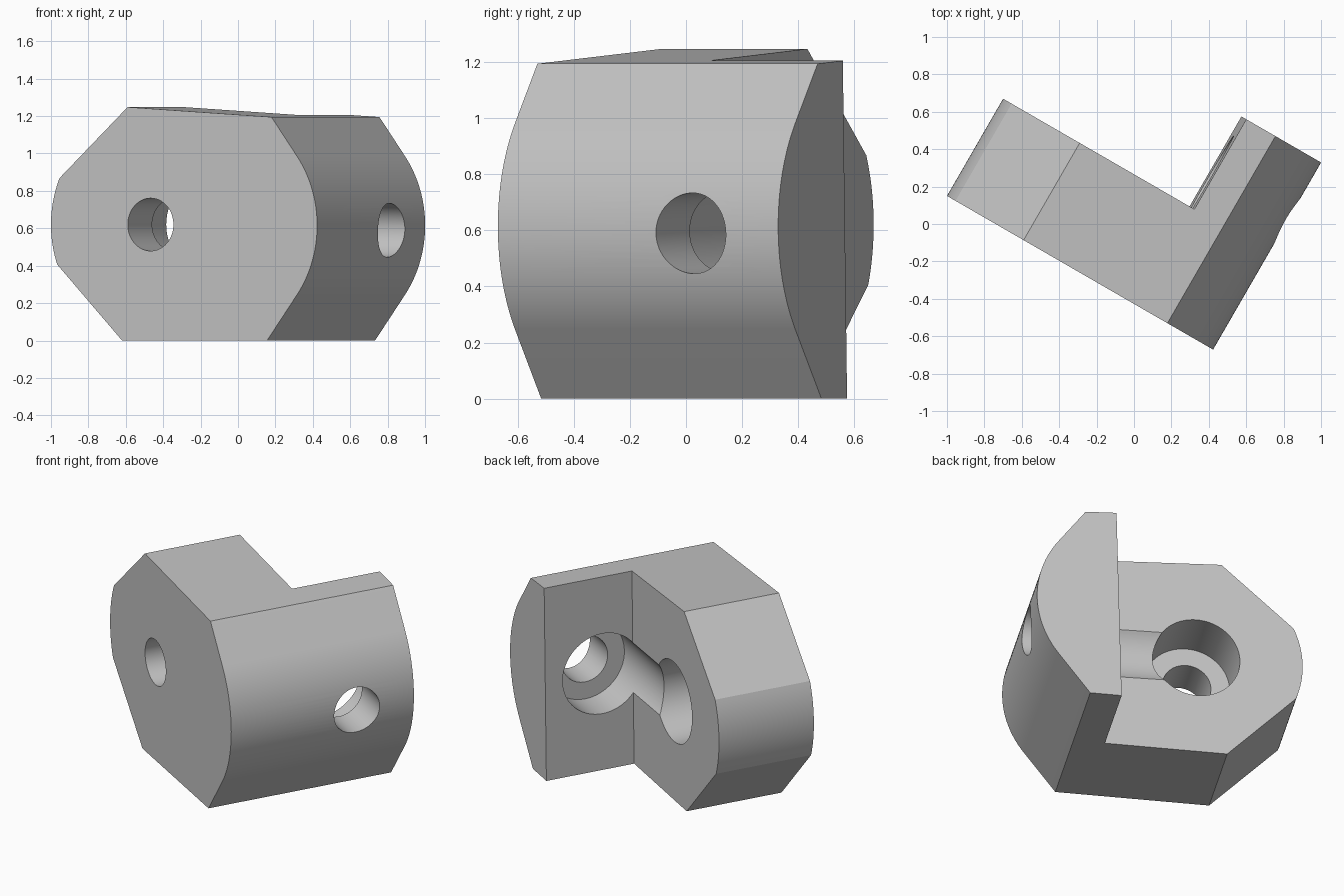
import bpy, bmesh
from math import sin, cos, radians
from mathutils import Matrix, Vector

default = bpy.data.objects.get("Cube")
if default:
    bpy.data.objects.remove(default)

grey = bpy.data.materials.new("plain grey")
grey.use_nodes = True
colour = (0.55, 0.55, 0.55, 1)
grey.diffuse_color = colour
grey.node_tree.nodes["Principled BSDF"].inputs["Base Color"].default_value = colour

TURN = Matrix.Rotation(radians(-30), 4, 'Z')   # the whole bracket is turned in plan


def finish(name, bm):
    bmesh.ops.recalc_face_normals(bm, faces=bm.faces)
    bm.transform(TURN)
    mesh = bpy.data.meshes.new(name)
    bm.to_mesh(mesh)
    bm.free()
    mesh.materials.append(grey)
    obj = bpy.data.objects.new(name, mesh)
    bpy.context.collection.objects.link(obj)
    return obj


def prism(name, profile, y0, y1):
    """Extrude an x-z outline along y."""
    bm = bmesh.new()
    face = bm.faces.new([bm.verts.new((x, y0, z)) for x, z in profile])
    out = bmesh.ops.extrude_face_region(bm, geom=[face])
    verts = [v for v in out["geom"] if isinstance(v, bmesh.types.BMVert)]
    bmesh.ops.translate(bm, verts=verts, vec=(0, y1 - y0, 0))
    return finish(name, bm)


def drill(name, start, end, radius):
    """Cylinder cutter between two points."""
    a, b = Vector(start), Vector(end)
    axis = b - a
    place = Matrix.Translation((a + b) / 2) @ axis.to_track_quat('Z', 'Y').to_matrix().to_4x4()
    bm = bmesh.new()
    bmesh.ops.create_cone(bm, cap_ends=True, segments=64, radius1=radius,
                          radius2=radius, depth=axis.length, matrix=place)
    return finish(name, bm)


def arc(cx, cz, r, a0, a1, n):
    angles = [radians(a0 + (a1 - a0) * i / n) for i in range(n + 1)]
    return [(cx + r * cos(a), cz + r * sin(a)) for a in angles]


# Outline with a rounded nose at each end and a slightly sloping top
outline = [(-0.502, 0), (0.393, 0)]
outline += arc(0.087, 0.615, 0.615, -36.5, 36.5, 32)
outline += [(0.42, 1.195), (-0.468, 1.248)]
outline += arc(-0.33, 0.62, 0.611, 156, 200.5, 20)
body = prism("angle_bracket", outline, -0.37, 0.785)


def hole_axis(x):
    """Point on the slightly tilted axis of the side hole."""
    return (x, 0.425, 0.607 - 0.025 * x)


# Inner corner, then both stepped holes; the side counterbore runs on as a groove
cutters = [
    prism("corner_cutter", [(-2, -1), (0.185, -1), (0.26, 2), (-2, 2)], 0.23, 1.5),
    drill("front_hole_cutter", (-0.326, -1, 0.62), (-0.326, 1, 0.62), 0.141),
    drill("front_counterbore_cutter", (-0.326, -0.11, 0.62), (-0.326, 1, 0.62), 0.25),
    drill("side_hole_cutter", hole_axis(0.1), hole_axis(1.2), 0.144),
    drill("side_counterbore_cutter", hole_axis(-0.3), hole_axis(0.46), 0.25),
]

bpy.ops.object.select_all(action='DESELECT')
bpy.context.view_layer.objects.active = body
body.select_set(True)
for cutter in cutters:
    mod = body.modifiers.new(cutter.name, 'BOOLEAN')
    mod.operation = 'DIFFERENCE'
    mod.solver = 'EXACT'
    mod.object = cutter
    bpy.ops.object.modifier_apply(modifier=mod.name)
    bpy.data.objects.remove(cutter)

bpy.ops.object.shade_smooth_by_angle(angle=radians(25))
